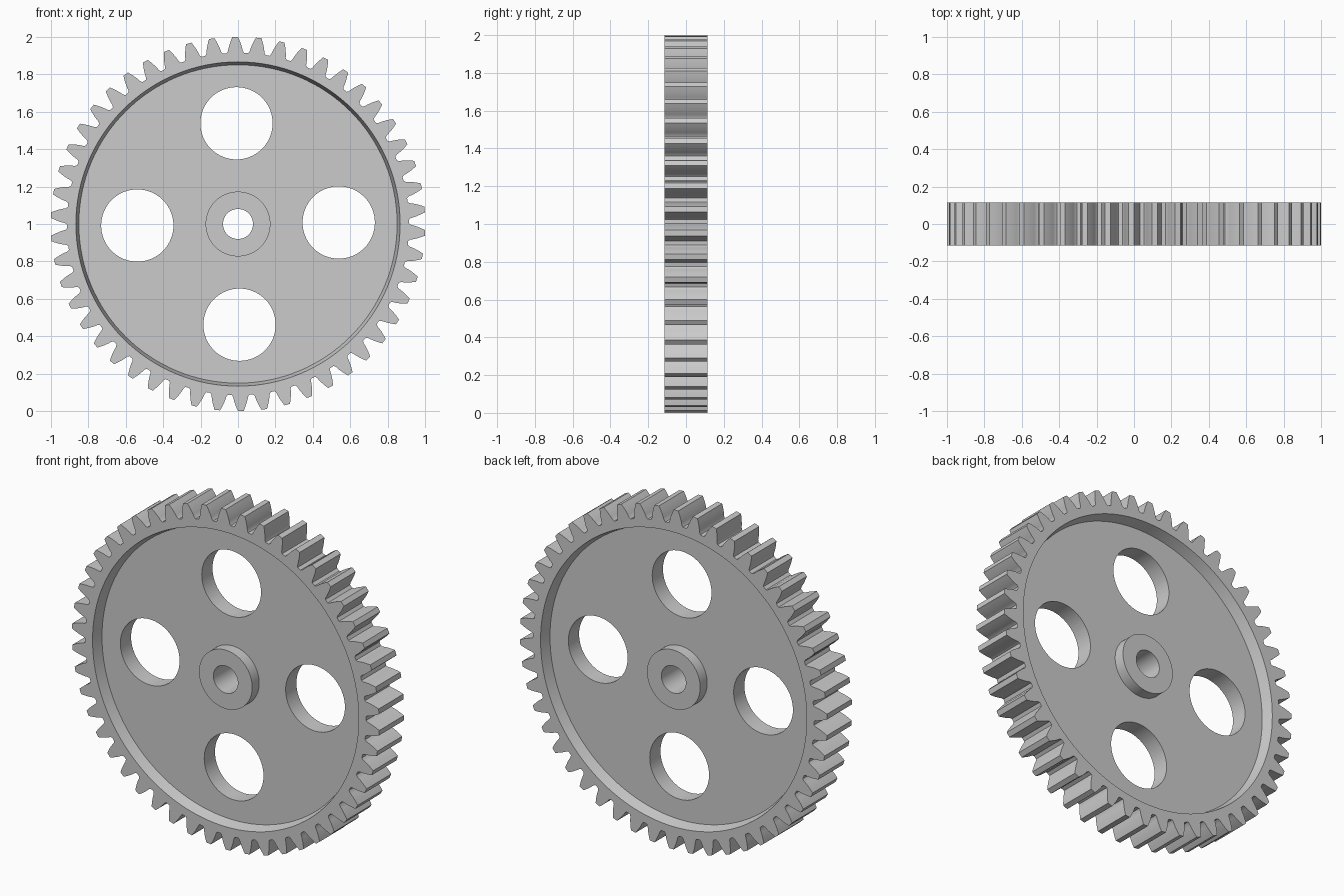
import bpy
import bmesh
from math import acos, cos, sin, tan, pi, radians
from mathutils import Matrix, Vector

TEETH = 50
TIP, ROOT = 1.0, 0.914
PITCH = TIP * TEETH / (TEETH + 2)
BASE = PITCH * cos(radians(20))
TILT = 0.015                      # small turn of the whole wheel
HALF = 0.115                      # half of the face width
WEB = 0.05                        # half of the web thickness
CENTRE = Vector((0, 0, 1))

cube = bpy.data.objects.get("Cube")
if cube:
    bpy.data.objects.remove(cube, do_unlink=True)


def polar(r, angle, y=0.0):
    return CENTRE + Vector((r * cos(angle), y, r * sin(angle)))


def make_object(name, bm):
    bmesh.ops.recalc_face_normals(bm, faces=bm.faces)
    mesh = bpy.data.meshes.new(name)
    bm.to_mesh(mesh)
    bm.free()
    obj = bpy.data.objects.new(name, mesh)
    bpy.context.collection.objects.link(obj)
    return obj


def involute(r):
    a = acos(min(1.0, BASE / r))
    return tan(a) - a


def half_angle(r):
    """Half of the tooth's angular width at radius r."""
    return pi / (2 * TEETH) + involute(PITCH) - involute(r)


def toothed_blank():
    # One flank from the root fillet to the tip, mirrored for each tooth
    flank = [(ROOT, half_angle(ROOT) + 0.006)]
    for i in range(6):
        r = ROOT + 0.01 + (TIP - ROOT - 0.01) * i / 5
        flank.append((r, half_angle(r)))
    bm = bmesh.new()
    outline = []
    for t in range(TEETH):
        mid = pi / 2 + TILT + t * 2 * pi / TEETH
        outline += [polar(r, mid - a, -HALF) for r, a in flank]
        outline += [polar(r, mid + a, -HALF) for r, a in reversed(flank)]
    face = bm.faces.new([bm.verts.new(p) for p in outline])
    side = bmesh.ops.extrude_face_region(bm, geom=[face])
    moved = [g for g in side["geom"] if isinstance(g, bmesh.types.BMVert)]
    bmesh.ops.translate(bm, vec=(0, 2 * HALF, 0), verts=moved)
    return make_object("gear_wheel", bm)


def ring_cutter(name, profile, steps=128):
    """Closed (radius, y) profile turned around the axle."""
    bm = bmesh.new()
    loops = [[bm.verts.new(polar(r, 2 * pi * s / steps, y)) for r, y in profile]
             for s in range(steps)]
    n = len(profile)
    for s in range(steps):
        a, b = loops[s], loops[(s + 1) % steps]
        for i in range(n):
            j = (i + 1) % n
            bm.faces.new((a[i], a[j], b[j], b[i]))
    return make_object(name, bm)


def hole_cutter(name, centre, radius, sides=64):
    bm = bmesh.new()
    bmesh.ops.create_cone(
        bm, cap_ends=True, segments=sides, radius1=radius, radius2=radius,
        depth=4 * HALF,
        matrix=Matrix.Translation(centre) @ Matrix.Rotation(pi / 2, 4, 'X'))
    return make_object(name, bm)


gear = toothed_blank()
cutters = []

# Recess on each face, leaving the hub and a rim with a slight draft
for name, s in (("front_recess", -1), ("back_recess", 1)):
    profile = [(0.173, s * WEB), (0.85, s * WEB),
               (0.87, s * 0.131), (0.173, s * 0.131)]
    cutters.append(ring_cutter(name, profile))

# Four round openings in the web, and the axle bore
for k in range(4):
    centre = polar(0.538, TILT + k * pi / 2)
    cutters.append(hole_cutter("web_opening", centre, 0.193))
cutters.append(hole_cutter("axle_bore", CENTRE, 0.08))

for cutter in cutters:
    cutter.hide_render = True
    mod = gear.modifiers.new(cutter.name, 'BOOLEAN')
    mod.operation = 'DIFFERENCE'
    mod.solver = 'EXACT'
    mod.object = cutter

# Bake the cuts and drop the cutters
graph = bpy.context.evaluated_depsgraph_get()
result = bpy.data.meshes.new_from_object(gear.evaluated_get(graph))
gear.modifiers.clear()
gear.data = result
result.name = "gear_wheel"
for cutter in cutters:
    bpy.data.objects.remove(cutter, do_unlink=True)

bpy.ops.object.select_all(action='DESELECT')
gear.select_set(True)
bpy.context.view_layer.objects.active = gear
bpy.ops.object.shade_smooth_by_angle(angle=radians(25))
